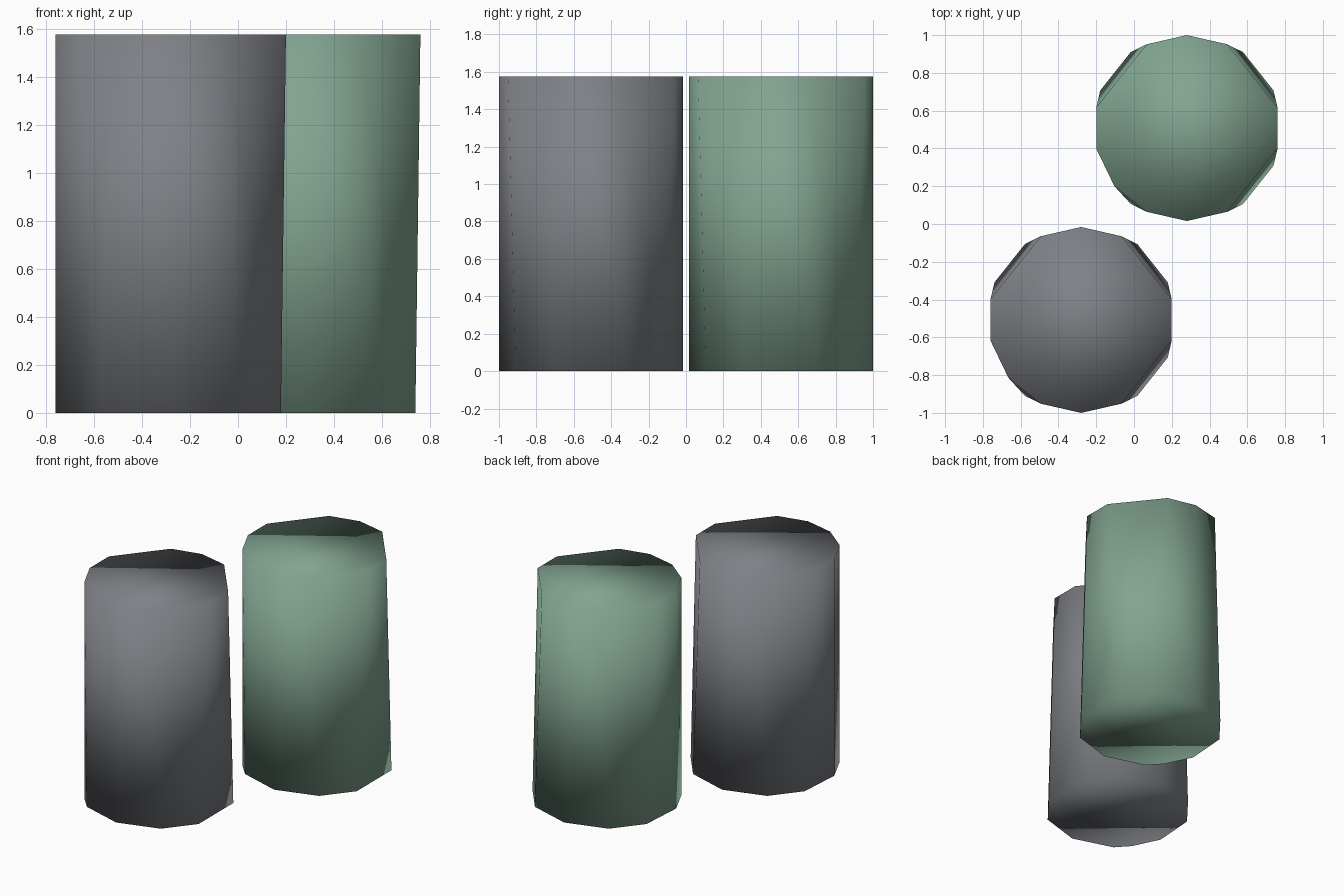
import bpy
import bmesh
from math import radians, sin, cos

cube = bpy.data.objects.get("Cube")
if cube:
    bpy.data.objects.remove(cube, do_unlink=True)

HEIGHT = 1.575
# Rim corner angles in degrees, clockwise from the back
TOP = [0, 25.7, 77.1, 102.9, 154.3, 180, 205.7, 231.4, 257.1, 282.9, 334.3]
BOTTOM = [0, 36.5, 66.5, 113.5, 143.5, 180, 216.5, 231.4, 257.1, 293.5, 323.5]


def make_material(name, color):
    mat = bpy.data.materials.new(name)
    mat.use_nodes = True
    mat.diffuse_color = color
    mat.node_tree.nodes["Principled BSDF"].inputs["Base Color"].default_value = color
    return mat


def rim(bm, angles, z):
    """Corners of one end; the off-step corners stand out slightly."""
    verts = []
    for angle, other in zip(angles, TOP):
        r = 0.492 if angle == other else 0.5
        a = radians(angle)
        verts.append(bm.verts.new((r * sin(a), r * cos(a), z)))
    return verts


def make_column(name, x, y, mat):
    """Closed faceted column with soft shading over all faces."""
    bm = bmesh.new()
    low, high = rim(bm, BOTTOM, 0), rim(bm, TOP, HEIGHT)
    bm.faces.new(low)
    bm.faces.new(high)
    for i in range(len(low)):
        bm.faces.new((low[i - 1], low[i], high[i], high[i - 1]))
    bmesh.ops.recalc_face_normals(bm, faces=bm.faces)
    for face in bm.faces:
        face.smooth = True
    mesh = bpy.data.meshes.new(name)
    bm.to_mesh(mesh)
    bm.free()
    mesh.materials.append(mat)
    obj = bpy.data.objects.new(name, mesh)
    obj.location = (x, y, 0)
    bpy.context.collection.objects.link(obj)


# Two matching columns, set diagonally
make_column("gray_column", -0.28, -0.508, make_material("slate gray", (0.21, 0.22, 0.24, 1)))
make_column("green_column", 0.28, 0.508, make_material("sage green", (0.22, 0.37, 0.28, 1)))
